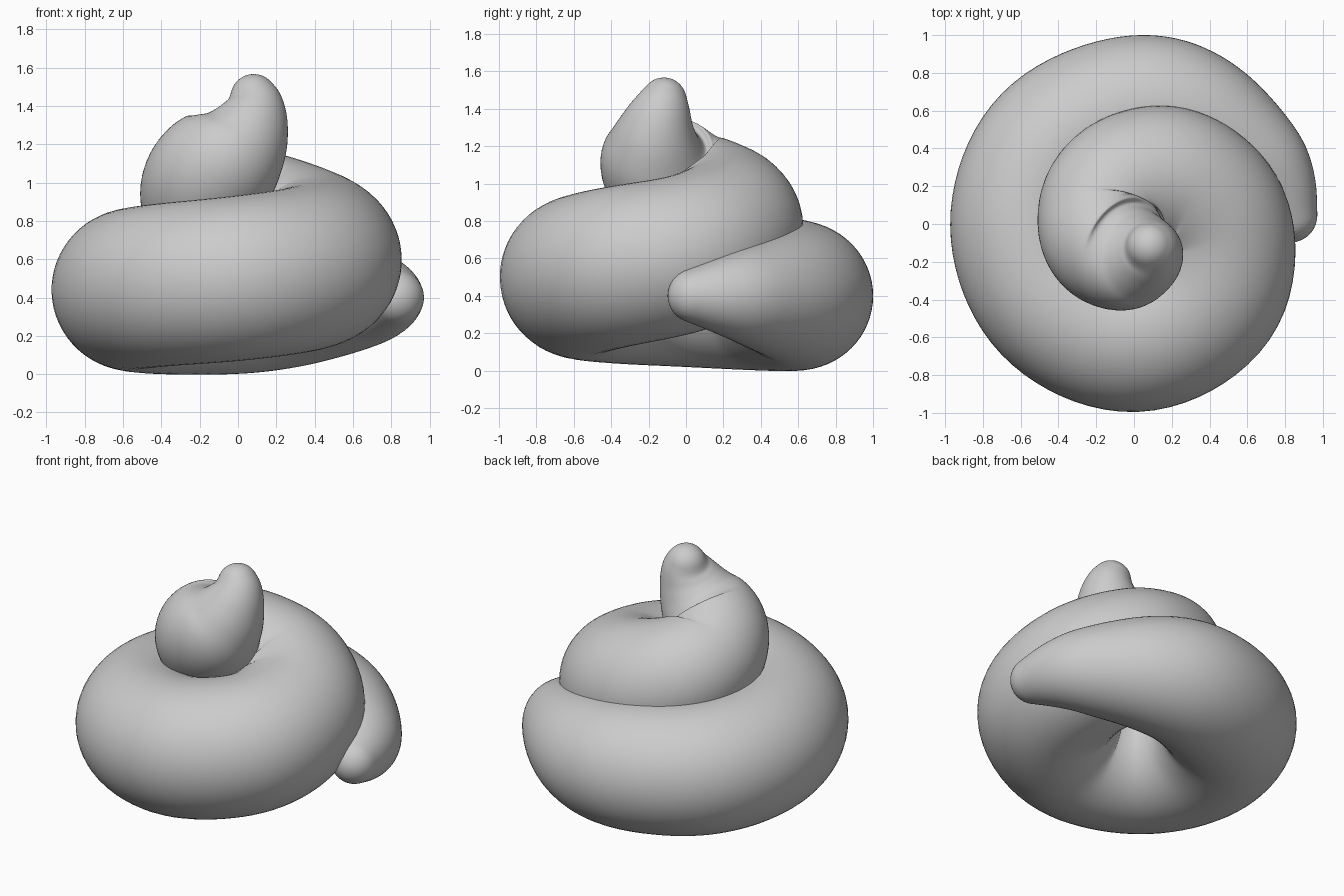
import bpy, bmesh, math
from mathutils import Vector

if "Cube" in bpy.data.objects:
    bpy.data.objects.remove(bpy.data.objects["Cube"])

# Coil keys: angle in degrees, distance from axis, height, tube radius
coil = [(0, .845, .40, .135), (15, .785, .40, .215), (30, .725, .40, .277), (60, .648, .40, .36),
        (90, .605, .40, .40), (135, .58, .415, .415), (180, .562, .44, .42), (225, .57, .465, .425),
        (270, .578, .50, .43), (315, .53, .555, .43), (360, .42, .625, .422), (405, .305, .73, .405),
        (450, .22, .82, .38), (495, .185, .89, .358), (540, .17, .955, .342)]
keys = [(R * math.cos(math.radians(a)), R * math.sin(math.radians(a)), z, r)
        for a, R, z, r in coil]
# Upright tip keys: x, y, z, tube radius
keys += [(-.14, -.105, 1.045, .328), (-.045, -.165, 1.135, .302), (.03, -.165, 1.23, .245),
         (.073, -.148, 1.33, .195), (.085, -.125, 1.42, .152), (.07, -.105, 1.50, .107)]
keys = [Vector(k) for k in keys]


def spline(points, steps):
    ext = [2 * points[0] - points[1]] + points + [2 * points[-1] - points[-2]]
    out = []
    for i in range(1, len(ext) - 2):
        p0, p1, p2, p3 = ext[i - 1:i + 3]
        for s in range(steps):
            t = s / steps
            out.append(.5 * (2 * p1 + (p2 - p0) * t + (2 * p0 - 5 * p1 + 4 * p2 - p3) * t * t
                             + (3 * p1 - p0 - 3 * p2 + p3) * t ** 3))
    return out + [points[-1]]


samples = spline(keys, 10)
# Light smoothing of the interpolated path
for _ in range(10):
    samples = ([samples[0]] + [(a + 2 * b + c) / 4 for a, b, c in
               zip(samples, samples[1:], samples[2:])] + [samples[-1]])
path = [s.to_3d() for s in samples]
radii = [s[3] for s in samples]
tans = [(path[min(i + 1, len(path) - 1)] - path[max(i - 1, 0)]).normalized()
        for i in range(len(path))]


def cap(end, inner, outward):
    """Sphere rings that continue the taper of the tube smoothly."""
    run = (path[end] - path[inner]).length
    phi = math.atan2(radii[inner] - radii[end], run)
    rho = radii[end] / math.cos(phi)
    centre = path[end] - outward * rho * math.sin(phi)
    rings = []
    for k in range(1, 9):
        a = phi + (math.pi / 2 - phi) * k / 9
        rings.append((centre + outward * rho * math.sin(a), tans[end], rho * math.cos(a)))
    return rings, centre + outward * rho


tail_cap, tail_point = cap(0, 4, -tans[0])
top_cap, top_point = cap(-1, -5, tans[-1])
rings = tail_cap[::-1] + list(zip(path, tans, radii)) + top_cap

# Sweep the tube with a transported frame
SIDES = 64
bm = bmesh.new()
normal = Vector((0, 0, 1))
loops = []
for p, t, r in rings:
    normal = (normal - t * normal.dot(t)).normalized()
    side = t.cross(normal)
    loops.append([bm.verts.new(p + r * (normal * math.cos(2 * math.pi * j / SIDES)
                                        + side * math.sin(2 * math.pi * j / SIDES)))
                  for j in range(SIDES)])
for a, b in zip(loops, loops[1:]):
    for j in range(SIDES):
        k = (j + 1) % SIDES
        bm.faces.new((a[j], a[k], b[k], b[j]))
first = bm.verts.new(tail_point)
last = bm.verts.new(top_point)
for j in range(SIDES):
    k = (j + 1) % SIDES
    bm.faces.new((first, loops[0][k], loops[0][j]))
    bm.faces.new((last, loops[-1][j], loops[-1][k]))
bmesh.ops.recalc_face_normals(bm, faces=bm.faces)

mesh = bpy.data.meshes.new("coiled_swirl")
bm.to_mesh(mesh)
bm.free()
mesh.polygons.foreach_set("use_smooth", [True] * len(mesh.polygons))
swirl = bpy.data.objects.new("coiled_swirl", mesh)
bpy.context.collection.objects.link(swirl)
